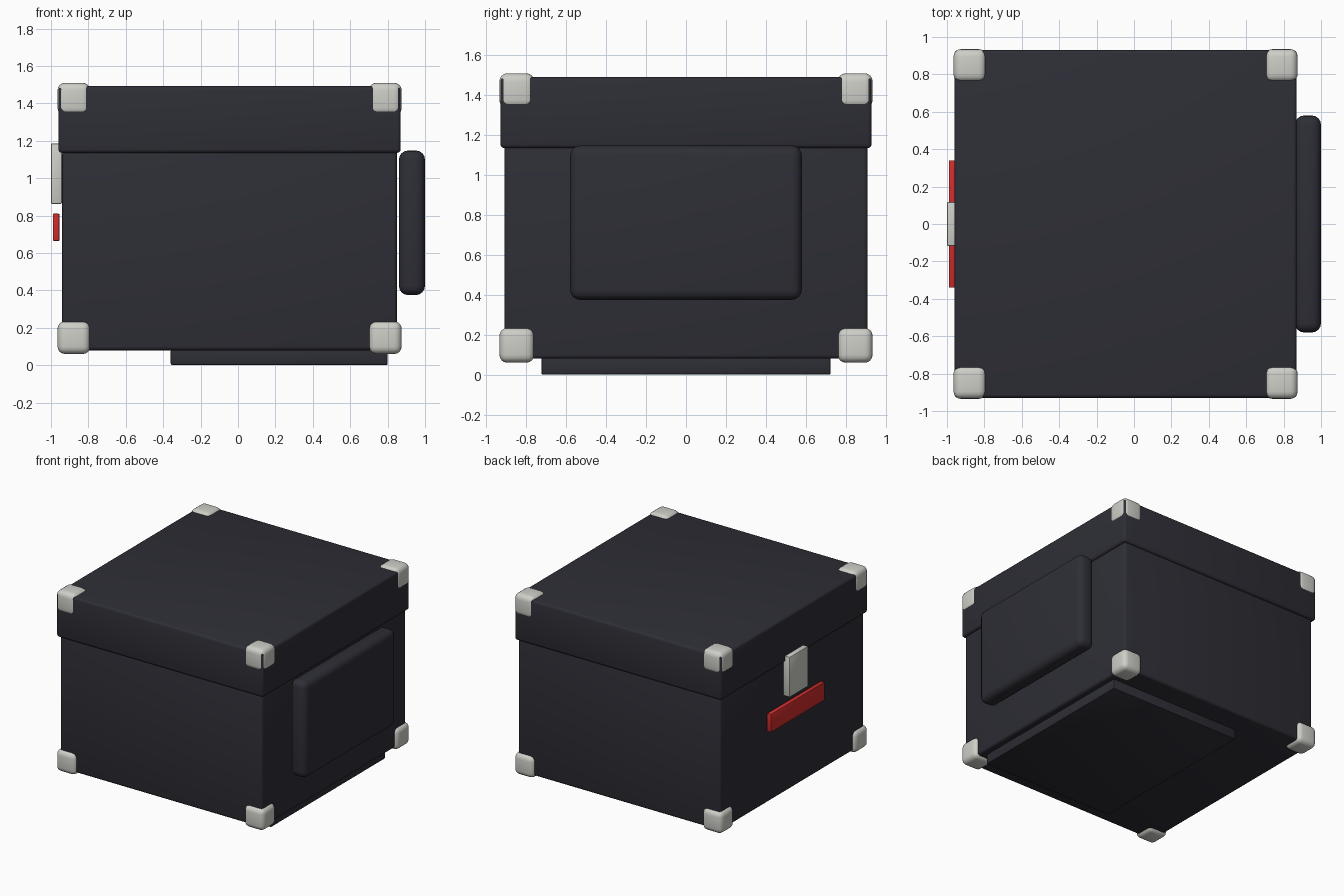
import bpy
import bmesh
from math import radians

default = bpy.data.objects.get("Cube")
if default:
    bpy.data.objects.remove(default, do_unlink=True)


def material(name, rgb):
    mat = bpy.data.materials.new(name)
    mat.use_nodes = True
    colour = (*rgb, 1.0)
    mat.diffuse_color = colour
    node = next(n for n in mat.node_tree.nodes if n.type == "BSDF_PRINCIPLED")
    node.inputs["Base Color"].default_value = colour
    return mat


charcoal = material("charcoal", (0.027, 0.027, 0.037))
silver = material("silver", (0.62, 0.62, 0.58))
red = material("red", (0.62, 0.025, 0.025))


def rounded_box(name, x, y, z, bevel, mat, segments=3):
    """Bevelled box spanning the given (low, high) ranges."""
    mesh = bpy.data.meshes.new(name)
    bm = bmesh.new()
    bmesh.ops.create_cube(bm, size=1)
    for v in bm.verts:
        v.co = [(lo + hi) / 2 + c * (hi - lo) for c, (lo, hi) in zip(v.co, (x, y, z))]
    bm.to_mesh(mesh)
    bm.free()
    mesh.materials.append(mat)
    obj = bpy.data.objects.new(name, mesh)
    bpy.context.collection.objects.link(obj)
    mod = obj.modifiers.new("rounded edges", "BEVEL")
    mod.width = bevel
    mod.segments = segments
    bpy.ops.object.select_all(action="DESELECT")
    obj.select_set(True)
    bpy.context.view_layer.objects.active = obj
    bpy.ops.object.modifier_apply(modifier=mod.name)
    bpy.ops.object.shade_smooth_by_angle(angle=radians(40))
    return obj


# Case and overhanging lid
rounded_box("case_body", (-0.94, 0.85), (-0.91, 0.91), (0.08, 1.15), 0.02, charcoal)
rounded_box("lid", (-0.96, 0.87), (-0.93, 0.93), (1.135, 1.492), 0.02, charcoal)

# Raised side pad and offset base plate
rounded_box("side_pad", (0.86, 1.0), (-0.58, 0.58), (0.375, 1.148), 0.05, charcoal, 4)
rounded_box("base_plate", (-0.36, 0.80), (-0.725, 0.725), (0.0, 0.085), 0.01, charcoal, 2)

# Latch and the red strip below it
rounded_box("latch", (-1.0, -0.942), (-0.117, 0.117), (0.863, 1.185), 0.006, silver, 2)
rounded_box("red_strip", (-0.99, -0.955), (-0.34, 0.34), (0.665, 0.81), 0.004, red, 2)

# Corner protectors
for level, z in (("lower", (0.06, 0.235)), ("upper", (1.335, 1.51))):
    for side, x in (("right", (-0.965, -0.79)), ("left", (0.70, 0.875))):
        for end, y in (("front", (-0.935, -0.76)), ("back", (0.76, 0.935))):
            rounded_box(f"{level}_{end}_{side}_corner", x, y, z, 0.04, silver, 4)
